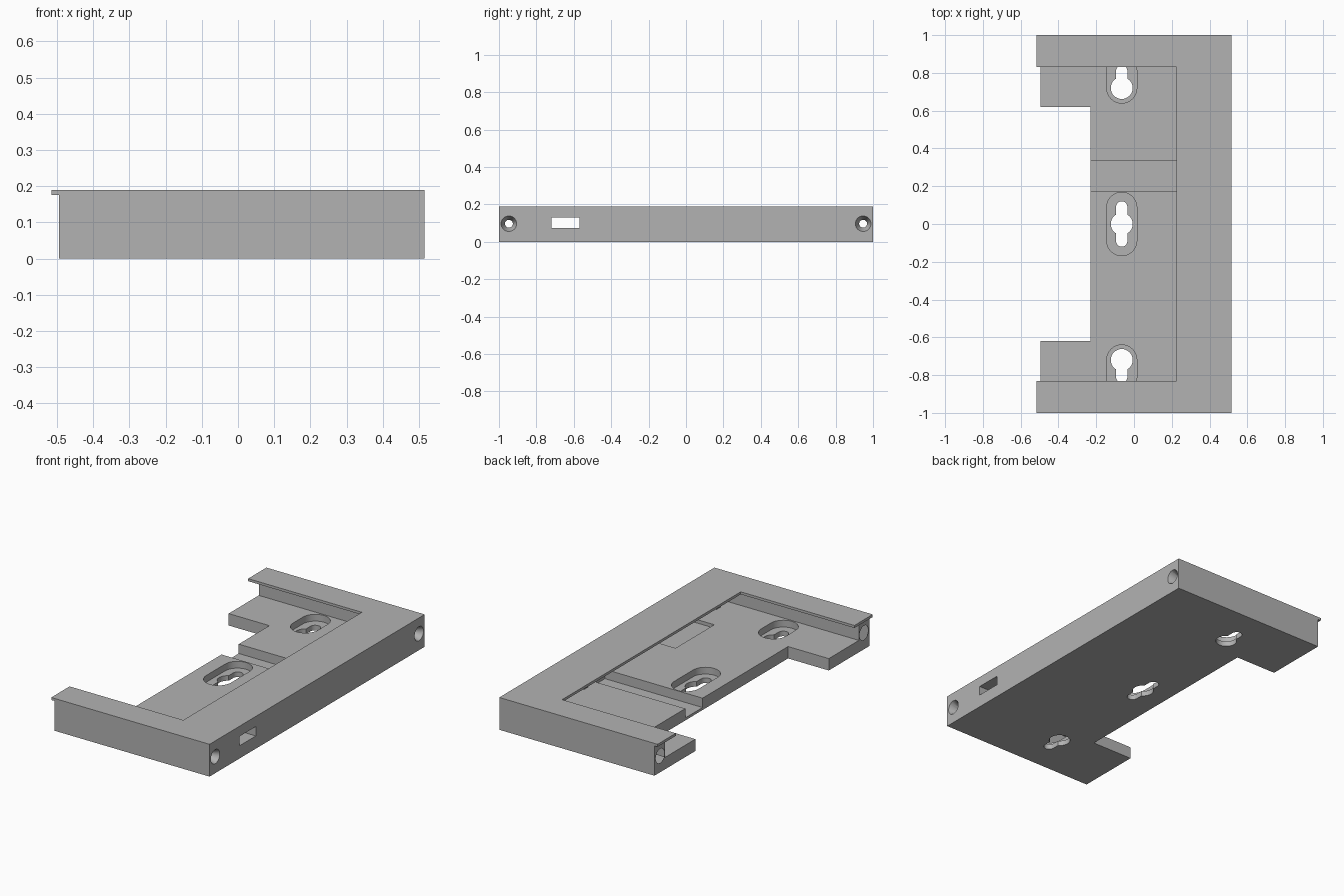
import bpy, bmesh, math
from mathutils import Matrix

cube = bpy.data.objects.get("Cube")
if cube:
    bpy.data.objects.remove(cube, do_unlink=True)

grey = bpy.data.materials.new("plain_grey")
grey.use_nodes = True
colour = (0.45, 0.45, 0.45, 1)
grey.diffuse_color = colour
grey.node_tree.nodes["Principled BSDF"].inputs["Base Color"].default_value = colour

FLOOR, POCKET, TOP = 0.07, 0.03, 0.19
KEY_X = -0.065


def finish(name, bm):
    bmesh.ops.recalc_face_normals(bm, faces=bm.faces)
    mesh = bpy.data.meshes.new(name)
    bm.to_mesh(mesh)
    bm.free()
    mesh.materials.append(grey)
    ob = bpy.data.objects.new(name, mesh)
    bpy.context.collection.objects.link(ob)
    return ob


def box(name, x, y, z):
    bm = bmesh.new()
    bmesh.ops.create_cube(bm, size=1)
    for v in bm.verts:
        v.co = [r[0] if c < 0 else r[1] for c, r in zip(v.co, (x, y, z))]
    return finish(name, bm)


def cone(name, r1, r2, depth, matrix):
    bm = bmesh.new()
    bmesh.ops.create_cone(bm, cap_ends=True, segments=32, radius1=r1,
                          radius2=r2, depth=depth, matrix=matrix)
    return finish(name, bm)


def capsule(name, y0, y1, r, z0, z1):
    """Upright slot with rounded ends, running along y."""
    bm = bmesh.new()
    n = 16
    pts = []
    for cy, start in ((y1, 0), (y0, math.pi)):
        for i in range(n + 1):
            a = start + math.pi * i / n
            pts.append((KEY_X + r * math.cos(a), cy + r * math.sin(a), z0))
    face = bm.faces.new([bm.verts.new(p) for p in pts])
    ext = bmesh.ops.extrude_face_region(bm, geom=[face])
    for v in ext["geom"]:
        if isinstance(v, bmesh.types.BMVert):
            v.co.z = z1
    return finish(name, bm)


def combine(target, tool, operation="DIFFERENCE"):
    tool.hide_render = True
    mod = target.modifiers.new("cut", "BOOLEAN")
    mod.operation, mod.solver, mod.object = operation, "EXACT", tool
    bpy.context.view_layer.objects.active = target
    bpy.ops.object.modifier_apply(modifier=mod.name)
    bpy.data.objects.remove(tool, do_unlink=True)


# Frame block, hollowed under an overhanging rim
body = box("mounting_frame", (-0.515, 0.515), (-1, 1), (0, TOP))
cuts = [
    ("lip_undercut", (-0.6, -0.495), (-1.1, 1.1), (-0.1, 0.175)),
    ("cavity", (-0.6, 0.41), (-0.9, 0.9), (FLOOR, 0.175)),
    ("top_opening", (-0.6, 0.225), (-0.83, 0.83), (0.1, 0.3)),
    ("side_notch", (-0.7, -0.23), (-0.62, 0.62), (-0.1, 0.3)),
    ("cable_groove", (-0.7, 0.405), (0.175, 0.335), (0.015, 0.12)),
    ("floor_recess", (0.25, 0.405), (-0.62, -0.26), (0.05, 0.12)),
    ("wall_slot", (0.35, 0.6), (-0.72, -0.57), (0.075, 0.13)),
]
for name, x, y, z in cuts:
    combine(body, box(name, x, y, z))

# Keyhole hangers in sunken pockets
for y, pocket, slot in ((0, (-0.088, 0.088), (-0.09, 0.09)),
                        (0.72, (0.72, 0.812), (0.72, 0.81)),
                        (-0.72, (-0.812, -0.72), (-0.81, -0.72))):
    combine(body, capsule("pocket", *pocket, 0.08, POCKET, 0.12))
    combine(body, capsule("slot", *slot, 0.03, -0.1, 0.1))
    combine(body, cone("keyhole", 0.058, 0.058, 0.2,
                       Matrix.Translation((KEY_X, y, 0))))

# Screw holes along both end walls, countersunk at each end
along_x = Matrix.Rotation(math.pi / 2, 4, "Y")
for y in (-0.947, 0.947):
    combine(body, cone("bore", 0.021, 0.021, 1.4,
                       Matrix.Translation((0, y, 0.097)) @ along_x))
    for x, r1, r2 in ((0.49, 0.021, 0.042), (-0.47, 0.042, 0.021)):
        combine(body, cone("countersink", r1, r2, 0.052,
                           Matrix.Translation((x, y, 0.097)) @ along_x))

# Small ribs on the inner face of the long wall
for y in (0.43, -0.8):
    combine(body, box("wall_rib", (0.35, 0.43), (y - 0.02, y + 0.02),
                      (0.05, 0.11)), "UNION")

bpy.ops.object.select_all(action="DESELECT")
body.select_set(True)
bpy.context.view_layer.objects.active = body
bpy.ops.object.shade_smooth_by_angle(angle=math.radians(30))
